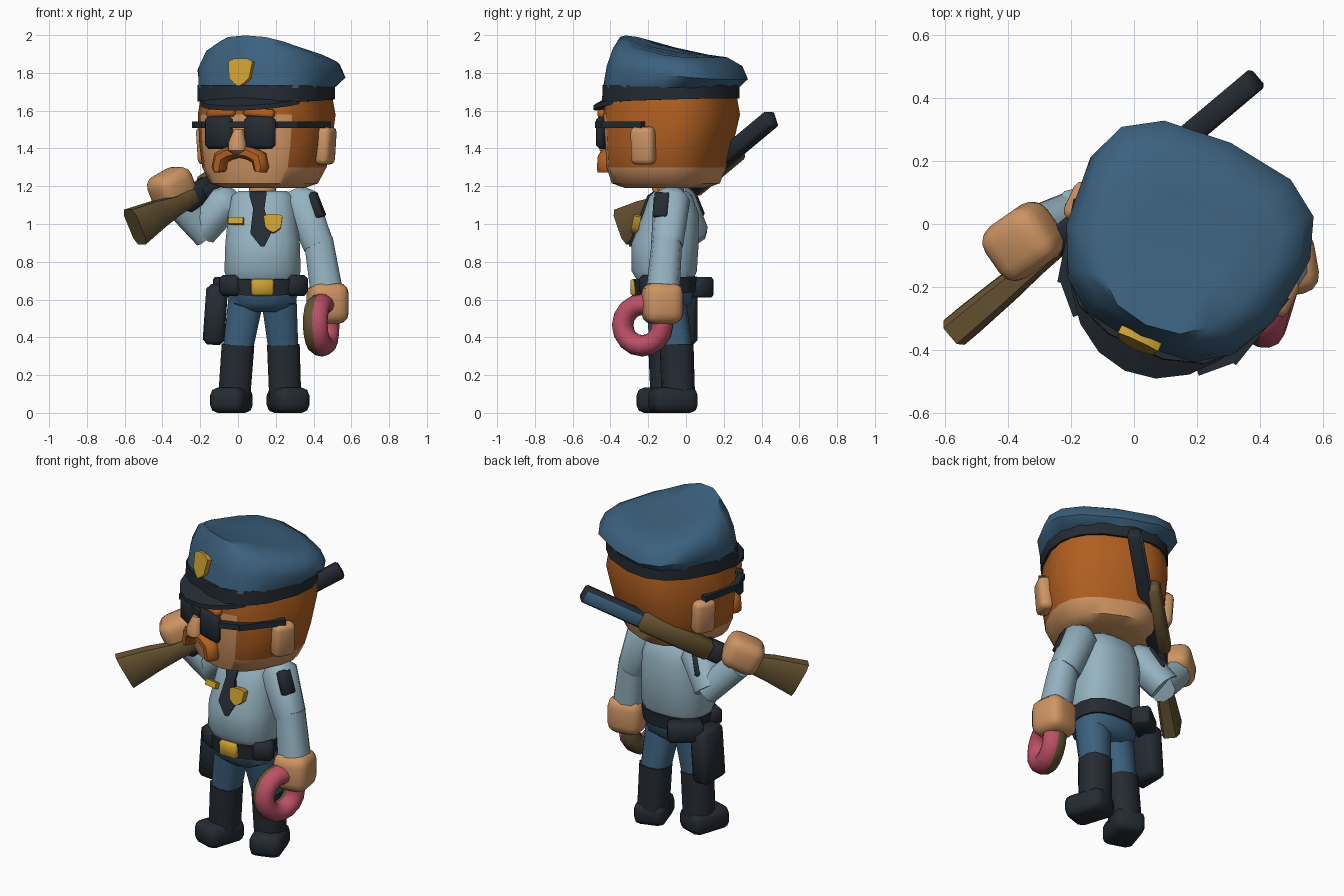
import bpy, bmesh, math
from mathutils import Vector, Matrix

if "Cube" in bpy.data.objects:
    bpy.data.objects.remove(bpy.data.objects["Cube"])

def mat(name, rgb):
    m = bpy.data.materials.new(name)
    m.diffuse_color = (*rgb, 1)
    m.use_nodes = True
    m.node_tree.nodes["Principled BSDF"].inputs["Base Color"].default_value = m.diffuse_color
    return m

BLUE = mat("uniform blue", (0.045, 0.12, 0.21))
SHIRT = mat("light blue shirt", (0.30, 0.45, 0.53))
SKIN = mat("skin", (0.62, 0.30, 0.125))
HAIR = mat("orange hair", (0.44, 0.115, 0.015))
BLACK = mat("black", (0.018, 0.024, 0.032))
GOLD = mat("gold", (0.60, 0.35, 0.03))
PINK = mat("pink icing", (0.50, 0.08, 0.13))
BROWN = mat("brown", (0.135, 0.088, 0.032))

HEAD = Matrix.Translation((0.15, -0.08, 0)) @ Matrix.Rotation(math.radians(-25), 4, 'Z')
ID = Matrix.Identity(4)

def finish(name, bm, material, frame=ID):
    bmesh.ops.recalc_face_normals(bm, faces=bm.faces[:])
    me = bpy.data.meshes.new(name)
    bm.to_mesh(me)
    bm.free()
    me.transform(frame)
    me.materials.append(material)
    ob = bpy.data.objects.new(name, me)
    bpy.context.collection.objects.link(ob)
    return ob

def skin_rings(rings):
    """Bridge equal-length rings of points and cap both ends."""
    bm = bmesh.new()
    vs = [[bm.verts.new(p) for p in r] for r in rings]
    n = len(vs[0])
    for a, b in zip(vs, vs[1:]):
        for i in range(n):
            bm.faces.new((a[i], a[(i + 1) % n], b[(i + 1) % n], b[i]))
    bm.faces.new(vs[0])
    bm.faces.new(vs[-1])
    return bm

def oval(a, b, n, p):
    out = []
    for i in range(n):
        t = 2 * math.pi * (i + 0.5) / n
        c, s = math.cos(t), math.sin(t)
        out.append((math.copysign(abs(c) ** (2 / p) * a, c), math.copysign(abs(s) ** (2 / p) * b, s)))
    return out

def loft(name, rows, material, frame=ID, n=16, p=2.5):
    """rows: centre x, centre y, z, half width, half depth, z slope along y"""
    rings = [[Vector((cx + x, cy + y, z + k * y)) for x, y in oval(a, b, n, p)]
             for cx, cy, z, a, b, k in rows]
    return finish(name, skin_rings(rings), material, frame)

def limb(name, pts, radii, material, n=10):
    pts = [Vector(q) for q in pts]
    d = (pts[-1] - pts[0]).normalized()
    u = d.cross(Vector((0, 1, 0))).normalized()
    v = d.cross(u)
    rings = [[c + u * x + v * y for x, y in oval(r, r, n, 2.6)] for c, r in zip(pts, radii)]
    return finish(name, skin_rings(rings), material)

def box(name, loc, size, material, rot=(0, 0, 0), bevel=0.0, seg=1, frame=ID):
    bm = bmesh.new()
    bmesh.ops.create_cube(bm, size=1, matrix=Matrix.Diagonal((*size, 1)))
    if bevel:
        bmesh.ops.bevel(bm, geom=bm.edges[:], offset=bevel, segments=seg, affect='EDGES', profile=0.5)
    R = Matrix.Identity(4)
    for ang, ax in zip(rot, 'XYZ'):
        R = Matrix.Rotation(math.radians(ang), 4, ax) @ R
    return finish(name, bm, material, frame @ Matrix.Translation(loc) @ R)

# Head: skin with hair on back and sides
head = loft("head", [(0, -.03, 1.19, .20, .20, 0), (0, -.03, 1.215, .27, .27, 0),
                     (0, -.025, 1.30, .315, .295, 0), (0, -.01, 1.42, .335, .315, 0),
                     (0, 0.005, 1.58, .345, .34, 0), (0, 0, 1.70, .325, .325, 0)],
            SKIN, n=20, p=2.6)
bm = bmesh.new()
bm.from_mesh(head.data)
bmesh.ops.bisect_plane(bm, geom=bm.verts[:] + bm.edges[:] + bm.faces[:],
                       plane_co=(0, -.25, 0), plane_no=(0, 1, 0))
for f in bm.faces:
    c = f.calc_center_median()
    f.material_index = int(c.z > 1.30 and (c.y > -.25 or c.z > 1.6))
bm.to_mesh(head.data)
bm.free()
head.data.materials.append(HAIR)
head.data.transform(HEAD)

# Face details, mirrored across the head
for s, side in ((1, "left"), (-1, "right")):
    box(side + "_ear", (s * .345, 0, 1.415), (.085, .13, .20), SKIN, (0, s * 4, 0), .028, 2, HEAD)
    box(side + "_lens", (s * .12, -.337, 1.485), (.17, .045, .175), BLACK, (0, 0, s * 8), .02, 1, HEAD)
    box(side + "_eyebrow", (s * .11, -.325, 1.588), (.17, .05, .045), HAIR, (0, s * 4, s * 6), .012, 1, HEAD)
    box(side + "_glasses_hinge", (s * .25, -.285, 1.525), (.12, .035, .035), BLACK, (0, 0, s * 45), 0, 1, HEAD)
    box(side + "_glasses_arm", (s * .328, -.125, 1.525), (.035, .27, .035), BLACK, (0, 0, s * -14), 0, 1, HEAD)
box("glasses_bridge", (0, -.35, 1.525), (.10, .03, .035), BLACK, frame=HEAD)
loft("nose", [(0, -.355, 1.37, .025, .03, 0), (0, -.36, 1.39, .05, .05, 0), (0, -.36, 1.43, .05, .05, 0),
              (0, -.345, 1.50, .025, .03, 0)], SKIN, HEAD, 10)

# Moustache: bent tube with drooping ends
half = [(.12, 1.275, .025), (.122, 1.295, .04), (.11, 1.35, .043), (.06, 1.375, .038)]
path = [(x, z, r) for x, z, r in half] + [(0, 1.385, .036)] + [(-x, z, r) for x, z, r in half[::-1]]
rings = []
for i, (x, z, r) in enumerate(path):
    a, b = path[max(i - 1, 0)], path[min(i + 1, len(path) - 1)]
    d = Vector((b[0] - a[0], 0, b[1] - a[1])).normalized()
    w = Vector((-d.z, 0, d.x))
    c = Vector((x, -.34 + abs(x) * .12, z))
    rings.append([c + w * p + Vector((0, q, 0)) for p, q in oval(r, .045, 8, 2.3)])
finish("moustache", skin_rings(rings), HAIR, HEAD)

# Cap: band, crown with a narrow raised front, visor, badge
loft("cap_band", [(0, 0, 1.655, .348, .348, .03), (0, 0, 1.735, .35, .345, 0)], BLACK, HEAD)
rings = []
for cy, z, a, b, k, q, taper in ((0, 1.72, .345, .335, 0, 0, 0), (.03, 1.805, .378, .342, -.11, 0, .25),
                                 (.03, 1.88, .34, .315, -.17, .1, .4), (.0, 1.912, .27, .265, -.22, .4, 1.0),
                                 (.01, 1.912, .15, .15, -.22, .4, 1.0)):
    rings.append([Vector((x * (1 + taper * (cy + y)), cy + y, z + k * (cy + y) + q * (cy + y) ** 2))
                  for x, y in oval(a, b, 14, 2.7)])
finish("cap_crown", skin_rings(rings), BLUE, HEAD)
rings = []
for i in range(11):
    t = math.pi * (i + .2) / 10.4
    c, s = math.cos(t), math.sin(t)
    x, y, z = .335 * c, -.425 * s, 1.69 - .065 * s
    rings.append([Vector((x, y, z)), Vector((x, y, z - .025)),
                  Vector((.27 * c, -.25 * s, 1.64)), Vector((.27 * c, -.25 * s, 1.72))])
finish("cap_visor", skin_rings(rings), BLACK, HEAD)

def badge(name, frame, w, h, depth):
    shape = [(-.5, .4), (-.25, .5), (.25, .5), (.5, .4), (.42, -.2), (.2, -.4), (0, -.5), (-.2, -.4), (-.42, -.2)]
    rings = [[Vector((x * w, d, z * h)) for x, z in shape] for d in (-depth / 2, depth / 2)]
    return finish(name, skin_rings(rings), GOLD, frame)
badge("cap_badge", HEAD @ Matrix.Translation((0, -.322, 1.80)) @ Matrix.Rotation(-.2, 4, 'X'), .14, .15, .03)

# Torso, neck, tie and shirt badges
loft("neck", [(.13, -.08, 1.12, .075, .07, 0), (.13, -.08, 1.23, .075, .07, 0)], SKIN, n=10)
loft("shirt", [(.13, -.11, .70, .19, .15, 0), (.13, -.115, .75, .205, .175, 0), (.13, -.11, .90, .20, .18, 0),
               (.13, -.08, 1.05, .185, .15, 0), (.13, -.08, 1.15, .165, .115, 0),
               (.13, -.08, 1.175, .13, .085, 0)], SHIRT)
rings = []
for x, w, y, z in ((.105, .045, -.17, 1.175), (.105, .045, -.205, 1.15), (.11, .03, -.232, 1.08),
                   (.12, .055, -.283, .95), (.13, .01, -.303, .88)):
    rings.append([Vector((x - w, y, z)), Vector((x + w, y, z)),
                  Vector((x + w, y + .04, z)), Vector((x - w, y + .04, z))])
finish("tie", skin_rings(rings), BLACK)
badge("shirt_badge", Matrix.Translation((.185, -.265, 1.0)) @ Matrix.Rotation(-.2, 4, 'X'), .10, .10, .04)
box("name_plate", (-.01, -.235, 1.015), (.08, .03, .035), GOLD, (-20, 0, -12))

# Belt and its gear
loft("belt", [(.13, -.11, .63, .195, .16, .05), (.13, -.11, .715, .205, .17, .05)], BLACK)
box("belt_buckle", (.13, -.275, .665), (.12, .04, .09), GOLD, bevel=.012)
box("front_left_pouch", (.30, -.18, .675), (.12, .11, .11), BLACK, (0, 0, 30), .02)
box("front_right_pouch", (-.03, -.19, .675), (.12, .11, .11), BLACK, (0, 0, -30), .02)
box("back_pouch", (-.03, .05, .665), (.20, .11, .11), BLACK, (0, 0, 38), .015)
box("holster", (-.12, -.04, .52), (.115, .20, .32), BLACK, (0, 4, 0), .025)

# Trousers, boots and feet
loft("hips", [(.13, -.11, .66, .19, .15, 0), (.13, -.11, .58, .18, .14, 0), (.13, -.11, .535, .10, .09, 0)], BLUE)
for side, s, top, knee, ankle in (("right", -1, (.045, -.115, .62), (0, -.11, .34), (-.02, -.10, .08)),
                                  ("left", 1, (.215, -.10, .62), (.24, -.05, .34), (.25, -.04, .08))):
    limb(side + "_trouser_leg", [top, knee], [.098, .082], BLUE)
    up = Vector(knee) + Vector((0, 0, .02))
    limb(side + "_boot", [up, ankle], [.09, .088], BLACK)
    box(side + "_foot", (ankle[0] + s * .015, ankle[1] - .03, .067), (.185, .245, .134), BLACK, (0, 0, s * 18), .042, 2)

# Arms, hands and shoulder straps
limb("left_upper_arm", [(.30, -.07, 1.18), (.33, -.075, 1.13), (.425, -.10, .89)], [.05, .097, .085], SHIRT)
limb("left_forearm", [(.425, -.10, .92), (.465, -.12, .67)], [.08, .088], SHIRT)
box("left_hand", (.475, -.125, .58), (.21, .21, .22), SKIN, (0, 0, 10), .06, 3)
limb("right_upper_arm", [(-.03, -.05, 1.17), (-.06, -.04, 1.12), (-.19, .035, .96)], [.05, .097, .085], SHIRT)
limb("right_forearm", [(-.165, .035, .945), (-.33, -.03, 1.12)], [.08, .08], SHIRT)
box("right_hand", (-.35, -.055, 1.19), (.22, .20, .19), SKIN, (0, -25, 35), .06, 3)
box("left_epaulette", (.415, -.13, 1.10), (.045, .08, .14), BLACK, (0, -22, -15), .008)
box("right_epaulette", (-.125, .04, 1.10), (.045, .08, .14), BLACK, (0, 32, -40), .008)

# Ring doughnut: brown dough, pink icing on the outer half
bpy.ops.mesh.primitive_torus_add(major_segments=16, minor_segments=12, major_radius=.110, minor_radius=.057)
donut = bpy.context.object
donut.name = "doughnut"
donut.data.materials.append(BROWN)
donut.data.materials.append(PINK)
for f in donut.data.polygons:
    f.material_index = int(f.center.z > 0)
axis = Vector((.95, -.28, .03))
donut.data.transform(Matrix.Translation((.44, -.23, .465)) @ axis.to_track_quat('Z', 'Y').to_matrix().to_4x4()
                     @ Matrix.Diagonal((1, 1, 1.2, 1)))

# Long gun over the shoulder: x runs back from the muzzle, y outward, z up
f = Vector((1, .84, .70)).normalized()
w = Vector((0, 0, 1)).cross(f).normalized()
u = f.cross(w)
GUN = Matrix.Translation((.375, .45, 1.555)) @ Matrix((-f, w, u)).transposed().to_4x4()
barrel = box("gun_barrel", (.42, 0, 0), (.86, .075, .09), BLACK, bevel=.012, frame=GUN)
barrel.data.materials.append(BLUE)
for face in barrel.data.polygons:       # inner side of the barrel is blue
    face.material_index = int(face.normal.dot(w) < -.9)
box("gun_fore_end", (.57, .04, .012), (.44, .09, .112), BROWN, bevel=.018, frame=GUN)
box("gun_receiver", (.86, .01, .01), (.22, .085, .11), BLACK, bevel=.015, frame=GUN)
rings = []
for s, wy, hz, z in ((.90, .065, .085, .02), (1.02, .07, .095, .03), (1.15, .085, .14, .05), (1.33, .095, .20, .065)):
    rings.append([Vector((s, y, z + h)) for y, h in oval(wy * .56, hz * .54, 8, 4)])
finish("gun_stock", skin_rings(rings), BROWN, GUN)

# Smooth shading with sharp creases
bpy.ops.object.select_all(action='SELECT')
bpy.context.view_layer.objects.active = donut
bpy.ops.object.shade_smooth_by_angle(angle=math.radians(48))
